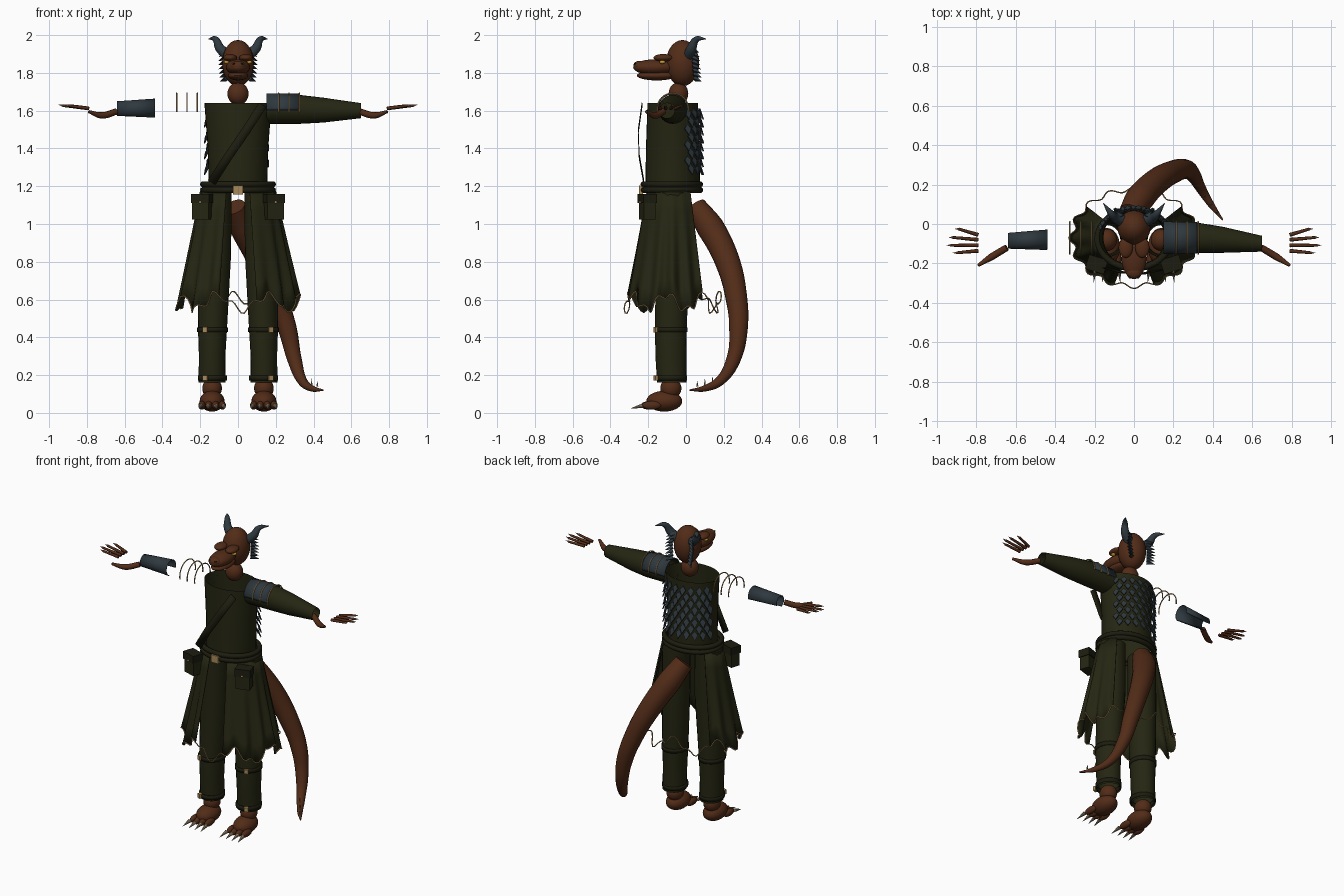
import bpy, bmesh, math
from mathutils import Vector, Matrix

if "Cube" in bpy.data.objects:
    bpy.data.objects.remove(bpy.data.objects["Cube"])


def material(name, rgb):
    m = bpy.data.materials.new(name)
    m.use_nodes = True
    m.diffuse_color = (*rgb, 1)
    m.node_tree.nodes["Principled BSDF"].inputs["Base Color"].default_value = (*rgb, 1)
    return m


SKIN = material("brown skin", (.085, .025, .009))
CLOTH = material("dark olive cloth", (.018, .019, .006))
LEATHER = material("dark leather", (.012, .012, .005))
SLATE = material("slate scale", (.028, .041, .05))
BRASS = material("pale brass", (.40, .25, .10))
GOLD = material("gold eye", (.60, .32, .03))
BONE = material("bone claw", (.33, .25, .16))


def finish(name, bm, mat, smooth=True):
    bmesh.ops.recalc_face_normals(bm, faces=bm.faces)
    me = bpy.data.meshes.new(name)
    bm.to_mesh(me)
    bm.free()
    me.materials.append(mat)
    ob = bpy.data.objects.new(name, me)
    bpy.context.collection.objects.link(ob)
    if smooth:
        bpy.ops.object.select_all(action='DESELECT')
        ob.select_set(True)
        bpy.context.view_layer.objects.active = ob
        bpy.ops.object.shade_smooth_by_angle(angle=math.radians(40))
    return ob


def loft(name, rings, mat, closed=True, cap=False, thick=0, smooth=True):
    bm = bmesh.new()
    vs = [[bm.verts.new(p) for p in r] for r in rings]
    n = len(vs[0])
    for a, b in zip(vs, vs[1:]):
        for i in range(n if closed else n - 1):
            j = (i + 1) % n
            bm.faces.new((a[i], a[j], b[j], b[i]))
    if cap:
        bm.faces.new(vs[0])
        bm.faces.new(vs[-1])
    ob = finish(name, bm, mat, smooth)
    if thick:
        mod = ob.modifiers.new("thickness", 'SOLIDIFY')
        mod.thickness = thick
    return ob


def upright(name, rows, mat, n=32, **kw):
    """Elliptical tube from rows of x, y, z, x radius, y radius."""
    rings = [[(x + rx * math.cos(t), y + ry * math.sin(t), z)
              for t in (math.tau * i / n for i in range(n))] for x, y, z, rx, ry in rows]
    return loft(name, rings, mat, **kw)


def sideways(name, rows, mat, a0=0, a1=360, n=24, **kw):
    """Tube or partial shell along x from rows of x, y, z, radius."""
    full = a1 - a0 == 360
    angs = [math.radians(a0 + (a1 - a0) * i / (n if full else n - 1)) for i in range(n)]
    rings = [[(x, y + r * math.cos(t), z + r * math.sin(t)) for t in angs] for x, y, z, r in rows]
    return loft(name, rings, mat, closed=full, **kw)


def sweep(name, pts, radii, mat, n=10, steps=6, closed=False):
    """Round tapering tube through smooth control points."""
    cu = bpy.data.curves.new(name, 'CURVE')
    cu.dimensions = '3D'
    cu.bevel_depth = 1
    cu.bevel_resolution = n // 2 - 1
    cu.use_fill_caps = True
    cu.resolution_u = steps
    sp = cu.splines.new('BEZIER' if steps > 1 else 'POLY')
    cps = sp.bezier_points if steps > 1 else sp.points
    cps.add(len(pts) - 1)
    for cp, p, r in zip(cps, pts, radii):
        cp.co = p if steps > 1 else (*p, 1)
        cp.radius = r
        if steps > 1:
            cp.handle_left_type = cp.handle_right_type = 'AUTO'
    sp.use_cyclic_u = closed
    cu.materials.append(mat)
    ob = bpy.data.objects.new(name, cu)
    bpy.context.collection.objects.link(ob)
    return ob


def ball(name, loc, rad, mat):
    bm = bmesh.new()
    bmesh.ops.create_uvsphere(bm, u_segments=24, v_segments=14, radius=1,
                              matrix=Matrix.Translation(loc) @ Matrix.Diagonal((*rad, 1)))
    return finish(name, bm, mat)


def box(name, loc, size, mat, turn=0):
    bm = bmesh.new()
    bmesh.ops.create_cube(bm, size=1, matrix=Matrix.Translation(loc)
                          @ Matrix.Rotation(turn, 4, 'Z') @ Matrix.Diagonal((*size, 1)))
    return finish(name, bm, mat, False)


def spikes(name, items, mat, sides=6):
    """Cones given as base, tip and base radius, joined in one mesh."""
    bm = bmesh.new()
    for base, tip, r in items:
        b, d = Vector(base), Vector(tip) - Vector(base)
        rot = d.to_track_quat('Z', 'Y').to_matrix().to_4x4()
        bmesh.ops.create_cone(bm, cap_ends=True, segments=sides, radius1=r, radius2=0, depth=d.length,
                              matrix=Matrix.Translation(b + d / 2) @ rot)
    return finish(name, bm, mat, False)


Y = -.07  # depth of the body axis

# Torso, belt and chest strap
upright("tunic_body", [(0, Y, 1.2, .155, .145), (0, Y, 1.4, .16, .142), (0, Y, 1.64, .178, .134)], CLOTH)
for k, z in enumerate((1.18, 1.21)):
    ring = [(.185 * math.cos(math.tau * i / 32), Y - .005 + .15 * math.sin(math.tau * i / 32), z) for i in range(32)]
    sweep(f"belt_{k}", ring, [.016] * 32, LEATHER, n=8, steps=1, closed=True)
box("belt_buckle", (0, -.238, 1.18), (.052, .02, .05), BRASS)
loft("chest_strap", [[(x - .02, y, z + .012), (x + .02, y, z - .012)] for x, y, z in
                     ((-.14, -.225, 1.22), (-.05, -.25, 1.36), (.04, -.255, 1.49), (.13, -.235, 1.63))],
     LEATHER, closed=False, thick=.004)

# Pointed scales covering the back
plates = bmesh.new()
for row in range(8):
    for col in range(8):
        a = math.radians(32 + 17 * col + 8 * (row % 2))
        out = Vector((math.cos(a), math.sin(a), 0))
        side = Vector((-out.y, out.x, 0))
        at = Vector((.168 * out.x, Y + .141 * out.y, 1.61 - .042 * row))
        pts = [at, at + side * .02 + out * .006 - Vector((0, 0, .022)),
               at + out * .02 - Vector((0, 0, .058)), at - side * .02 + out * .006 - Vector((0, 0, .022))]
        plates.faces.new([plates.verts.new(p) for p in pts])
finish("back_scales", plates, SLATE, False).modifiers.new("thickness", 'SOLIDIFY').thickness = .006


# Slit skirt with a ragged hem
def hem(a):
    return .585 + .04 * math.cos(7 * a + 1) + .02 * math.cos(19 * a)


def skirt_point(a, t):
    pleat = 1 + .05 * t * math.cos(16 * a)
    z = 1.175 + (hem(a) - 1.175) * t
    return ((.2 + .115 * t) * pleat * math.cos(a), Y + (.145 + .10 * t) * pleat * math.sin(a), z)


for side, mid in (("left", 0), ("right", math.pi)):
    rings = []
    for k in range(7):
        ring = []
        for i in range(61):
            a = math.radians(-72 + 112 * i / 60)
            ring.append(skirt_point(a if mid == 0 else math.pi - a, k / 6))
        rings.append(ring)
    loft(f"{side}_skirt", rings, CLOTH, closed=False, thick=.005)
sweep("hem_trim", [skirt_point(math.tau * i / 120, 1) for i in range(120)], [.0035] * 120,
      BRASS, n=4, steps=1, closed=True)

# Tail with small spines
sweep("tail", [(-.02, .05, 1.09), (.03, .13, .98), (.12, .22, .8), (.2, .265, .62), (.26, .278, .45),
               (.3, .25, .28), (.34, .18, .17), (.39, .1, .13), (.45, .02, .12)],
      (.06, .073, .066, .058, .05, .038, .026, .017, .004), SKIN, n=16)
spikes("tail_spines", [((x, y, .14), (x, y, z), .006) for x, y, z in
                       ((.36, .14, .2), (.39, .1, .185), (.42, .06, .17))], BONE)

# Head and neck
ball("neck", (0, -.04, 1.69), (.056, .052, .06), SKIN)
ball("skull", (0, -.018, 1.852), (.084, .088, .122), SKIN)
ball("snout", (0, -.165, 1.83), (.064, .115, .042), SKIN)
ball("lower_jaw", (0, -.155, 1.786), (.054, .105, .026), SKIN)
ball("nose", (0, -.245, 1.838), (.04, .034, .026), SKIN)

for s, side in ((1, "left"), (-1, "right")):
    ball(f"{side}_brow", (s * .042, -.12, 1.88), (.036, .052, .02), SKIN)
    ball(f"{side}_eye", (s * .06, -.125, 1.857), (.014, .016, .009), GOLD)
    ball(f"{side}_nostril", (s * .022, -.268, 1.848), (.007, .008, .005), LEATHER)
    sweep(f"{side}_horn", [(s * .05, .015, 1.89), (s * .095, .03, 1.93), (s * .118, .055, 1.977),
                           (s * .155, .105, 1.98)], (.03, .026, .017, .002), SLATE)
    frill = []
    for k in range(8):
        z = 1.925 - .022 * k
        b = Vector((s * (.07 - .002 * abs(k - 3)), .035 + .002 * k, z))
        frill.append((b, b + Vector((s * .036, .036, -.018)), .016))
    spikes(f"{side}_cheek_frill", frill, SLATE, 4)

    # Fingers, thumb and claws
    sweep(f"{side}_thumb", [(s * .645, -.12, 1.595), (s * .72, -.165, 1.575), (s * .79, -.21, 1.595)],
          (.017, .018, .008), SKIN, n=8)
    claws = []
    for k, (x, y0, y1) in enumerate(((.89, -.055, -.025), (.92, -.08, -.068),
                                     (.93, -.108, -.108), (.90, -.136, -.146))):
        sweep(f"{side}_finger_{k}", [(s * .79, y0, 1.612), (s * x, y1, 1.627)], (.010, .007), SKIN, n=6, steps=1)
        claws.append(((s * x, y1, 1.627), (s * (x + .022), y1, 1.632), .006))
    spikes(f"{side}_finger_claws", claws, BONE)

    # Brass bands over the upper arm
    for k, x in enumerate((.215, .27, .325)):
        arc = [(s * x, Y + .083 * math.cos(math.pi * i / 16), 1.61 + .083 * math.sin(math.pi * i / 16))
               for i in range(-1, 18)]
        sweep(f"{side}_arm_band_{k}", arc, [.0035] * 19, BRASS, n=6, steps=1)

    # Trouser leg with strapped buckles
    upright(f"{side}_trouser", [(s * .12, Y, 1.17, .085, .09), (s * .122, Y, .85, .086, .09),
                                (s * .135, Y - .01, .45, .077, .084), (s * .137, Y - .01, .3, .07, .082),
                                (s * .137, Y - .005, .16, .072, .078)], CLOTH, n=20)
    for k, (z, r) in enumerate(((.44, .082), (.185, .077))):
        upright(f"{side}_leg_strap_{k}", [(s * .136, Y - .01, z - .013, r, r + .007),
                                          (s * .136, Y - .01, z + .013, r, r + .007)], LEATHER, n=20, thick=.01)
        box(f"{side}_leg_buckle_{k}", (s * .172, -.158, z), (.027, .02, .028), BRASS, s * .4)

    # Foot with four clawed toes
    ball(f"{side}_foot", (s * .137, -.115, .062), (.066, .095, .055), SKIN)
    ball(f"{side}_ankle", (s * .137, -.08, .13), (.052, .056, .055), SKIN)
    toe_claws = []
    for k in range(4):
        x = .083 + .036 * k
        fan = (x - .137) * .25
        ball(f"{side}_toe_{k}", (s * x, -.195 + abs(fan), .04), (.019, .05, .023), SKIN)
        toe_claws.append(((s * (x + fan * .5), -.23, .038), (s * (x + fan), -.298, .022), .012))
    spikes(f"{side}_toe_claws", toe_claws, BONE, 8)

    # Hip pouch with flap and stud
    box(f"{side}_pouch", (s * .19, -.205, 1.085), (.09, .065, .12), CLOTH, s * .3)
    box(f"{side}_pouch_flap", (s * .19, -.205, 1.135), (.1, .075, .05), LEATHER, s * .3)
    ball(f"{side}_pouch_stud", (s * .2, -.243, 1.115), (.007, .006, .007), BRASS)

# Left sleeve and pauldron, right bracer
sideways("left_sleeve", [(.15, Y, 1.607, .077), (.32, Y, 1.607, .077), (.45, -.08, 1.603, .066),
                         (.65, -.1, 1.6, .04)], CLOTH)
sideways("left_pauldron", [(.15, Y, 1.61, .082), (.32, Y, 1.61, .08)], SLATE, -5, 185, thick=.004)
sideways("right_bracer", [(-.44, -.08, 1.612, .052), (-.64, -.085, 1.61, .04)], SLATE, -20, 250, thick=.004)
